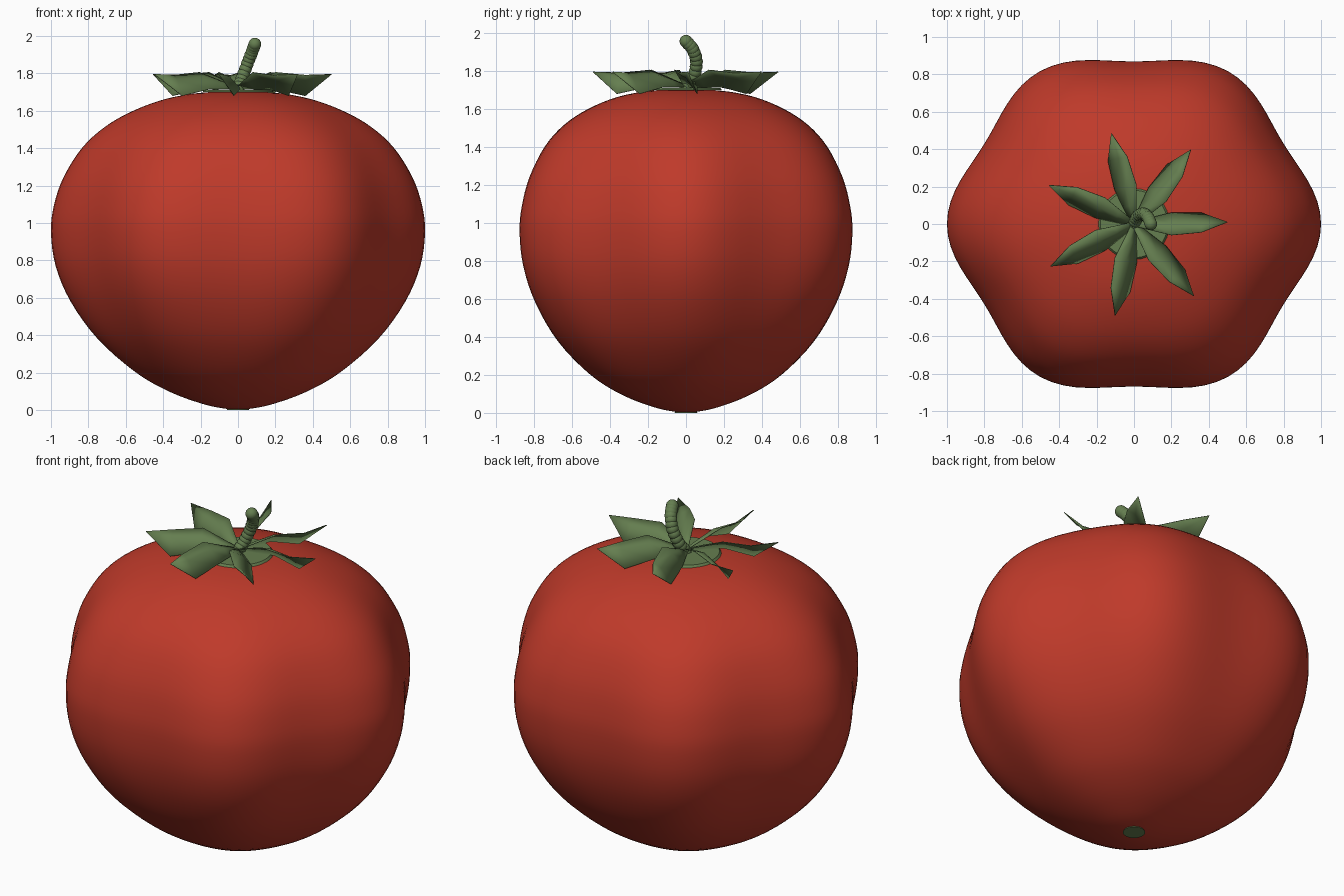
import bpy, bmesh
from math import sin, cos, tau, radians
from mathutils import Vector, Matrix

cube = bpy.data.objects.get("Cube")
if cube:
    bpy.data.objects.remove(cube, do_unlink=True)


def material(name, rgb):
    m = bpy.data.materials.new(name)
    m.use_nodes = True
    m.diffuse_color = (*rgb, 1)
    m.node_tree.nodes["Principled BSDF"].inputs["Base Color"].default_value = (*rgb, 1)
    return m


red = material("fruit_red", (0.52, 0.042, 0.023))
green = material("leaf_green", (0.13, 0.21, 0.08))


def finish(bm, name, mat, angle=60):
    """Turn a bmesh into a smooth-shaded object."""
    bmesh.ops.recalc_face_normals(bm, faces=bm.faces)
    mesh = bpy.data.meshes.new(name)
    bm.to_mesh(mesh)
    bm.free()
    mesh.materials.append(mat)
    ob = bpy.data.objects.new(name, mesh)
    bpy.context.collection.objects.link(ob)
    bpy.ops.object.select_all(action='DESELECT')
    ob.select_set(True)
    bpy.context.view_layer.objects.active = ob
    bpy.ops.object.shade_smooth_by_angle(angle=radians(angle))
    return ob


def smooth_path(points, steps):
    """Catmull-Rom curve through the points."""
    p = [Vector(q) for q in points]
    p = [2 * p[0] - p[1]] + p + [2 * p[-1] - p[-2]]
    out = []
    for a, b, c, d in zip(p, p[1:], p[2:], p[3:]):
        for i in range(steps):
            t = i / steps
            out.append(0.5 * (2 * b + (c - a) * t + (2 * a - 5 * b + 4 * c - d) * t * t
                              + (3 * b - a - 3 * c + d) * t ** 3))
    return out + [p[-2]]


# Fruit: a lathed profile with six soft lobes that fade towards the poles
profile = smooth_path([(0.001, 0, 0.003), (0.06, 0, 0.006), (0.18, 0, 0.03), (0.36, 0, 0.095),
                       (0.545, 0, 0.2), (0.75, 0, 0.38), (0.895, 0, 0.58), (0.975, 0, 0.77),
                       (1, 0, 0.95), (0.985, 0, 1.09), (0.935, 0, 1.24), (0.835, 0, 1.4),
                       (0.71, 0, 1.515), (0.56, 0, 1.6), (0.38, 0, 1.665),
                       (0.19, 0, 1.697), (0.001, 0, 1.702)], 4)
SIDES = 96
bm = bmesh.new()
rings = []
for p in profile:
    ring = []
    for k in range(SIDES):
        a = tau * k / SIDES
        r = p.x * (1 - 0.04 * p.x ** 2 * (1 - cos(6 * a)))
        ring.append(bm.verts.new((r * cos(a), 0.945 * r * sin(a), p.z)))
    rings.append(ring)
for lo, hi in zip(rings, rings[1:]):
    for k in range(SIDES):
        n = (k + 1) % SIDES
        bm.faces.new((lo[k], lo[n], hi[n], hi[k]))
bm.faces.new(rings[0])
bm.faces.new(rings[-1])
finish(bm, "fruit_body", red)


# Thin discs: the leaf base on top and the blossom scar underneath
def disc(name, radius, z, depth):
    bm = bmesh.new()
    bmesh.ops.create_cone(bm, cap_ends=True, segments=32, radius1=radius, radius2=radius * 0.95,
                          depth=depth, matrix=Matrix.Translation((0, 0, z)))
    finish(bm, name, green, 30)


disc("leaf_base", 0.19, 1.705, 0.012)
disc("blossom_scar", 0.06, 0.003, 0.006)

# Seven tilted, creased leaves: radius, then (offset, height) of low edge, crease and high edge
rows = [(0.0, (0.012, 1.715), (0, 1.725), (-0.012, 1.725)),
        (0.1, (0.036, 1.715), (0, 1.755), (-0.036, 1.765)),
        (0.2, (0.06, 1.715), (0, 1.78), (-0.06, 1.805)),
        (0.36, (0.06, 1.68), (0, 1.765), (-0.045, 1.79))]
for i in range(7):
    bm = bmesh.new()
    grid = [[bm.verts.new((r, y, z)) for y, z in cross] for r, *cross in rows]
    tip = bm.verts.new((0.5, 0.01, 1.795))
    for a, b in zip(grid, grid[1:]):
        for k in range(2):
            bm.faces.new((a[k], a[k + 1], b[k + 1], b[k]))
    for k in range(2):
        bm.faces.new((grid[-1][k], grid[-1][k + 1], tip))
    bm.transform(Matrix.Rotation(tau * i / 7, 4, 'Z'))
    leaf = finish(bm, f"leaf_{i + 1}", green, 40)
    thick = leaf.modifiers.new("thickness", 'SOLIDIFY')
    thick.thickness = 0.004
    thick.offset = 0

# Stem: a curved string of overlapping beads
bm = bmesh.new()
for p in smooth_path([(0, 0, 1.71), (0.02, 0.04, 1.77), (0.05, 0.055, 1.85),
                      (0.075, 0.035, 1.915), (0.09, 0, 1.956)], 3):
    bmesh.ops.create_uvsphere(bm, u_segments=16, v_segments=10, radius=0.034,
                              matrix=Matrix.Translation(p))
finish(bm, "stem", green)
